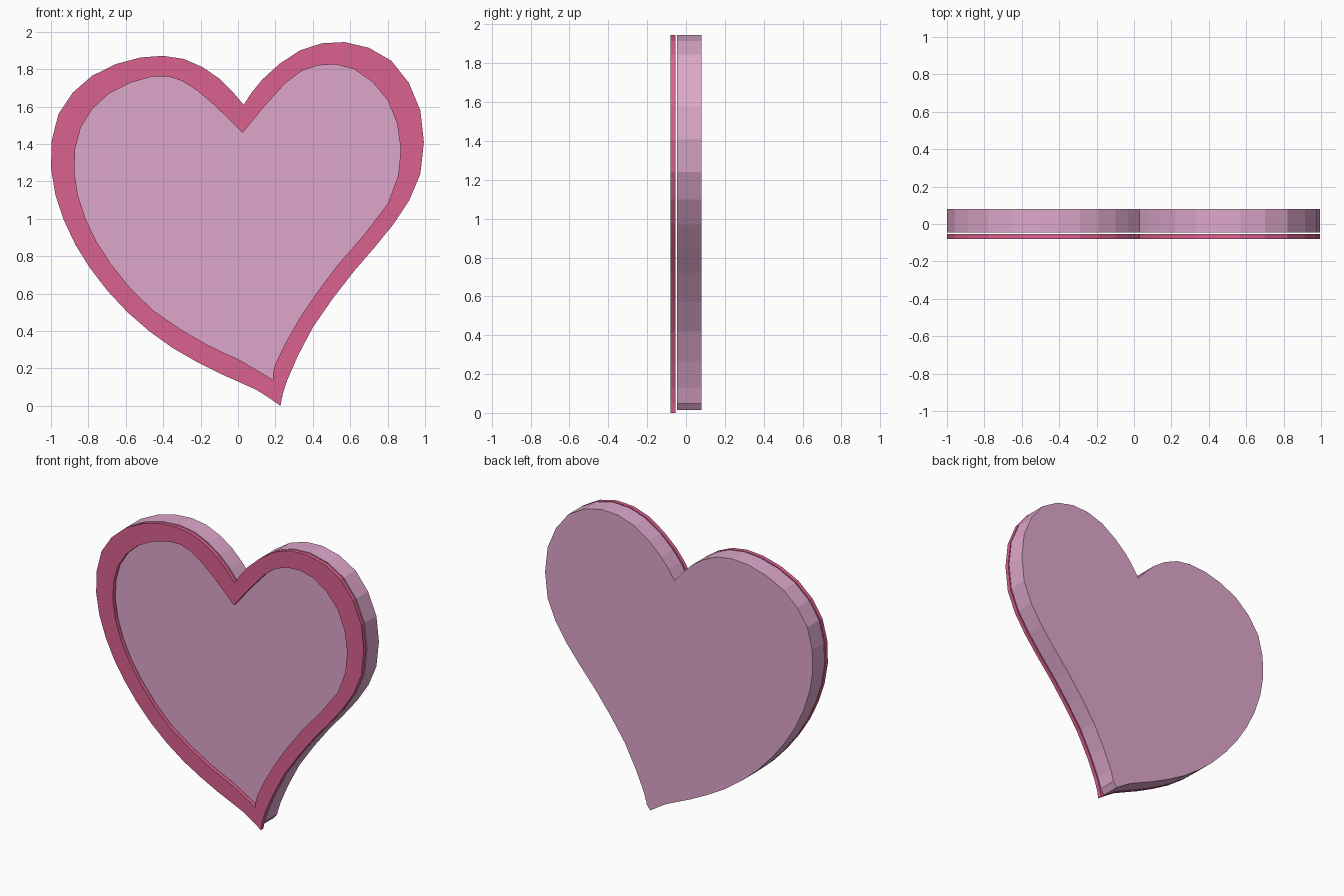
import bpy
import math
from mathutils import Vector

cube = bpy.data.objects.get("Cube")
if cube:
    bpy.data.objects.remove(cube, do_unlink=True)


def material(name, colour):
    mat = bpy.data.materials.new(name)
    mat.use_nodes = True
    mat.diffuse_color = colour
    mat.node_tree.nodes["Principled BSDF"].inputs["Base Color"].default_value = colour
    return mat


def smooth_path(keys):
    """Pass a curve through the keys, adding one point midway in each span."""
    pts = [Vector(k) for k in keys]
    first = pts[0] * 2 - pts[1]
    last = pts[-1] * 2 - pts[-2]
    padded = [first] + pts + [last]
    path = []
    for a, b, c, d in zip(padded, padded[1:], padded[2:], padded[3:]):
        path += [b, (b + c) * 0.5625 - (a + d) * 0.0625]
    return path + [pts[-1]]


def heart(right_side, left_side):
    """Join both halves, which meet at the sharp tip and the sharp notch."""
    return smooth_path(right_side) + smooth_path(left_side)[1:-1]


def slab(name, outlines, front, back, mat):
    """Extrude outlines from front to back; a second outline becomes a hole."""
    curve = bpy.data.curves.new(name + "_profile", "CURVE")
    curve.dimensions = "2D"
    curve.fill_mode = "BOTH"
    curve.extrude = (back - front) / 2
    for outline in outlines:
        spline = curve.splines.new("POLY")
        spline.points.add(len(outline) - 1)
        for point, (x, z) in zip(spline.points, outline):
            point.co = (x, z, 0, 1)
        spline.use_cyclic_u = True
        spline.use_smooth = False
    curve.materials.append(mat)
    obj = bpy.data.objects.new(name, curve)
    bpy.context.collection.objects.link(obj)
    obj.rotation_euler.x = math.pi / 2
    obj.location.y = (front + back) / 2
    bpy.ops.object.select_all(action="DESELECT")
    obj.select_set(True)
    bpy.context.view_layer.objects.active = obj
    bpy.ops.object.convert(target="MESH")
    bpy.ops.object.shade_flat()
    return obj


pink = material("pale pink", (0.73, 0.39, 0.6, 1))
rose = material("deep rose", (0.71, 0.12, 0.28, 1))

# Outer silhouette: tip up to notch, then notch down to tip
outer = heart(
    [(.227, 0), (.26, .13), (.4, .42), (.62, .72), (.83, .97), (.975, 1.24),
     (.975, 1.58), (.82, 1.845), (.57, 1.945), (.33, 1.9), (.13, 1.745), (.03, 1.61)],
    [(.03, 1.61), (-.1, 1.75), (-.29, 1.855), (-.52, 1.863), (-.78, 1.765),
     (-.96, 1.56), (-1, 1.27), (-.93, .99), (-.79, .735), (-.59, .5),
     (-.35, .31), (-.09, .17), (.1, .085), (.227, 0)])

# Opening of the rim
inner = heart(
    [(.187, .14), (.2, .225), (.33, .47), (.53, .75), (.8, 1.08), (.87, 1.37),
     (.8, 1.635), (.62, 1.8), (.425, 1.82), (.255, 1.727), (.025, 1.46)],
    [(.025, 1.46), (-.14, 1.62), (-.3, 1.738), (-.46, 1.76), (-.69, 1.67),
     (-.84, 1.49), (-.875, 1.25), (-.815, 1), (-.68, .76), (-.457, .513),
     (-.163, .326), (0, .25), (.187, .14)])

# The body shares the silhouette but has a blunted tip
blunt = [Vector((.21, .015)), Vector((.238, .05))] + outer[1:]

slab("heart_body", [blunt], -.046, .08, pink)
slab("heart_rim", [outer, inner], -.081, -.054, rose)
